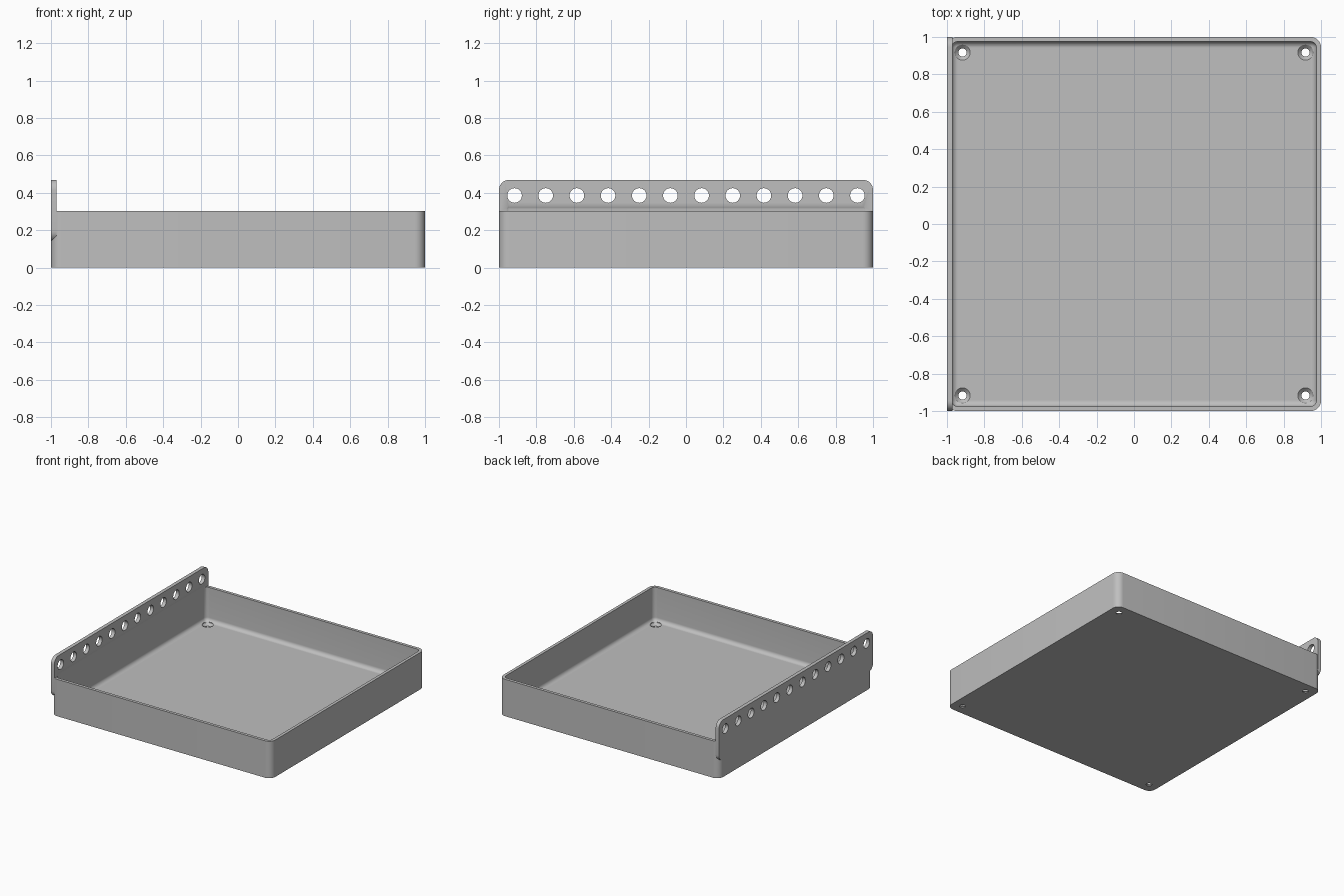
import bpy, bmesh, math
from mathutils import Matrix, Vector

cube = bpy.data.objects.get("Cube")
if cube:
    bpy.data.objects.remove(cube, do_unlink=True)

WALL, FLOOR, HEIGHT = 0.025, 0.025, 0.303
RADIUS = 0.055

grey = bpy.data.materials.new("Plain grey")
grey.use_nodes = True
colour = (0.52, 0.52, 0.52, 1)
grey.diffuse_color = colour
grey.node_tree.nodes["Principled BSDF"].inputs["Base Color"].default_value = colour


def finish(bm, name):
    mesh = bpy.data.meshes.new(name)
    bm.to_mesh(mesh)
    bm.free()
    mesh.materials.append(grey)
    obj = bpy.data.objects.new(name, mesh)
    bpy.context.collection.objects.link(obj)
    return obj


def rounded_box(name, low, high, radius, axis=None):
    """Box with its edges rounded: those along one axis, or all of them."""
    low, high = Vector(low), Vector(high)
    bm = bmesh.new()
    bmesh.ops.create_cube(bm, size=1)
    for v in bm.verts:
        v.co = Vector(a * b for a, b in zip(v.co, high - low)) + (low + high) / 2
    edges = [e for e in bm.edges if axis is None or
             abs((e.verts[0].co - e.verts[1].co).normalized()[axis]) > 0.9]
    bmesh.ops.bevel(bm, geom=edges, offset=radius, segments=8,
                    profile=0.5, affect='EDGES')
    return finish(bm, name)


def add_cone(bm, r1, r2, centre, depth, turn=None):
    matrix = Matrix.Translation(centre) @ (turn or Matrix())
    bmesh.ops.create_cone(bm, cap_ends=True, segments=32, radius1=r1,
                          radius2=r2, depth=depth, matrix=matrix)


def combine(target, other, operation):
    mod = target.modifiers.new(operation.title(), 'BOOLEAN')
    mod.operation, mod.solver, mod.object = operation, 'EXACT', other
    bpy.ops.object.select_all(action='DESELECT')
    bpy.context.view_layer.objects.active = target
    target.select_set(True)
    bpy.ops.object.modifier_apply(modifier=mod.name)
    bpy.data.objects.remove(other, do_unlink=True)


# Tray body with the mounting rail fused to its right side
tray = rounded_box("tray", (-1, -1, 0), (1, 1, HEIGHT), RADIUS, axis=2)
rail = rounded_box("rail", (-1, -1, 0.14), (-0.97, 1, 0.47), RADIUS, axis=0)
combine(tray, rail, 'UNION')

# Hollow with filleted floor; its top bites slightly into the rail
inner = 1 - WALL
cavity = rounded_box("cavity_cutter", (-inner, -inner, FLOOR),
                     (inner, inner, 0.343), 0.032)
combine(tray, cavity, 'DIFFERENCE')

# Row of holes through the rail
bm = bmesh.new()
for i in range(12):
    add_cone(bm, 0.039, 0.039, (-0.985, (i - 5.5) / 6, 0.386), 0.1,
             Matrix.Rotation(math.pi / 2, 4, 'Y'))
combine(tray, finish(bm, "rail_hole_cutter"), 'DIFFERENCE')

# Countersunk screw holes in the floor corners
corners = [(x, y) for x in (-0.917, 0.917) for y in (-0.917, 0.917)]
for r1, r2, low, high in ((0.022, 0.022, -0.05, 0.1),
                          (0.022, 0.042, FLOOR - 0.02, FLOOR),
                          (0.042, 0.042, FLOOR - 0.0005, 0.08)):
    bm = bmesh.new()
    for x, y in corners:
        add_cone(bm, r1, r2, (x, y, (low + high) / 2), high - low)
    combine(tray, finish(bm, "screw_hole_cutter"), 'DIFFERENCE')

tray.select_set(True)
bpy.context.view_layer.objects.active = tray
bpy.ops.object.shade_smooth_by_angle(angle=math.radians(30))
